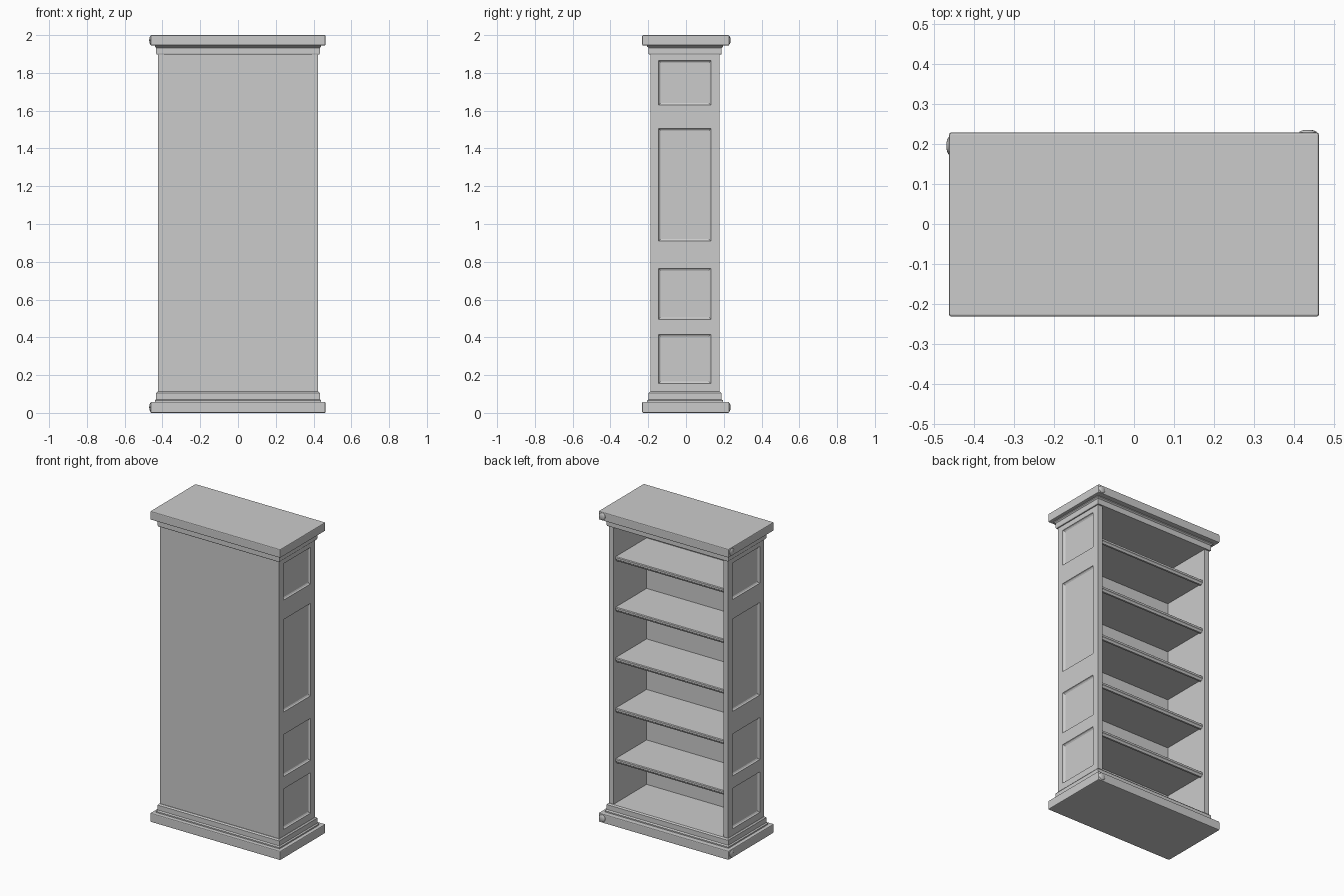
import bpy, bmesh
from mathutils import Vector

if "Cube" in bpy.data.objects:
    bpy.data.objects.remove(bpy.data.objects["Cube"])


def finish(name, bm):
    bmesh.ops.recalc_face_normals(bm, faces=bm.faces)
    me = bpy.data.meshes.new(name)
    bm.to_mesh(me)
    bm.free()
    ob = bpy.data.objects.new(name, me)
    bpy.context.collection.objects.link(ob)
    return ob


def box(name, x, y, z, bevel=0.0):
    bm = bmesh.new()
    bmesh.ops.create_cube(bm, size=1)
    for v in bm.verts:
        v.co = Vector([r[0] if c < 0 else r[1] for c, r in zip(v.co, (x, y, z))])
    ob = finish(name, bm)
    if bevel:
        m = ob.modifiers.new("bevel", 'BEVEL')
        m.width, m.segments = bevel, 2
    return ob


# stack of rectangular rings (half x, y min, y max, z) forming a moulded block
def moulding(name, rings):
    bm = bmesh.new()
    loops = [[bm.verts.new(p) for p in ((-x, a, z), (x, a, z), (x, b, z), (-x, b, z))]
             for x, a, b, z in rings]
    for lo, hi in zip(loops, loops[1:]):
        for i in range(4):
            j = (i + 1) % 4
            bm.faces.new((lo[i], lo[j], hi[j], hi[i]))
    bm.faces.new(loops[0])
    bm.faces.new(loops[-1])
    return finish(name, bm)


# side wall with four recessed panels
def side_wall(name, sign):
    ys = [-0.188, -0.145, 0.132, 0.177]
    zs = [0.05, 0.155, 0.415, 0.495, 0.765, 0.91, 1.505, 1.63, 1.865, 1.95]
    bm = bmesh.new()
    grid = [[bm.verts.new((sign * 0.424, y, z)) for y in ys] for z in zs]
    panels = []
    for i in range(len(zs) - 1):
        for j in range(3):
            q = [grid[i][j], grid[i][j + 1], grid[i + 1][j + 1], grid[i + 1][j]]
            f = bm.faces.new(q if sign > 0 else q[::-1])
            if j == 1 and i % 2 == 1:
                panels.append(f)
    edge = [e for e in bm.edges if e.is_boundary]
    ext = bmesh.ops.extrude_edge_only(bm, edges=edge)["geom"]
    for v in ext:
        if isinstance(v, bmesh.types.BMVert):
            v.co.x = sign * 0.391
    bmesh.ops.holes_fill(bm, edges=[e for e in bm.edges if e.is_boundary])
    for width, depth in ((0.005, -0.007), (0.010, -0.004)):
        bmesh.ops.inset_individual(bm, faces=panels, thickness=width, depth=depth)
    return finish(name, bm)


side_wall("right_side", 1)
side_wall("left_side", -1)
box("back_panel", (-0.42, 0.42), (-0.187, -0.158), (0.05, 1.95))

# base and top slabs with their stepped mouldings
box("base_slab", (-0.463, 0.463), (-0.232, 0.229), (0, 0.058), 0.005)
box("top_slab", (-0.463, 0.463), (-0.232, 0.229), (1.945, 2.0), 0.005)
moulding("base_moulding", [(0.440, -0.206, 0.197, 0.05), (0.440, -0.206, 0.197, 0.066),
                           (0.433, -0.198, 0.188, 0.072), (0.433, -0.198, 0.188, 0.104),
                           (0.426, -0.191, 0.181, 0.112)])
moulding("crown_moulding", [(0.430, -0.196, 0.187, 1.897), (0.433, -0.198, 0.188, 1.902),
                            (0.433, -0.198, 0.188, 1.932), (0.440, -0.206, 0.197, 1.939),
                            (0.440, -0.206, 0.197, 1.95)])


# shelves: one profile (y, z) with a stepped nosing, extruded across the opening
profile = [(-0.16, 0.008), (-0.16, 0.03), (0.155, 0.03), (0.160, 0.026),
           (0.160, 0.014), (0.154, 0.009), (0.150, 0.0), (0.138, 0.0), (0.138, 0.008)]
for k in range(5):
    z0 = 0.368 + 0.325 * k
    bm = bmesh.new()
    f = bm.faces.new([bm.verts.new((-0.393, y, z + z0)) for y, z in profile])
    ext = bmesh.ops.extrude_face_region(bm, geom=[f])["geom"]
    for v in ext:
        if isinstance(v, bmesh.types.BMVert):
            v.co.x = 0.393
    finish(f"shelf_{k + 1}", bm)

# small domed buttons at the slab ends
for level, z in (("base", 0.03), ("top", 1.972)):
    for part, loc, scale in (("rear", (0.436, 0.229, z), (0.022, 0.007, 0.022)),
                             ("side", (-0.463, 0.196, z), (0.007, 0.022, 0.022))):
        bm = bmesh.new()
        bmesh.ops.create_uvsphere(bm, u_segments=20, v_segments=12, radius=1)
        for v in bm.verts:
            v.co = Vector([c * s + p for c, s, p in zip(v.co, scale, loc)])
        for f in bm.faces:
            f.smooth = True
        finish(f"{level}_{part}_button", bm)
